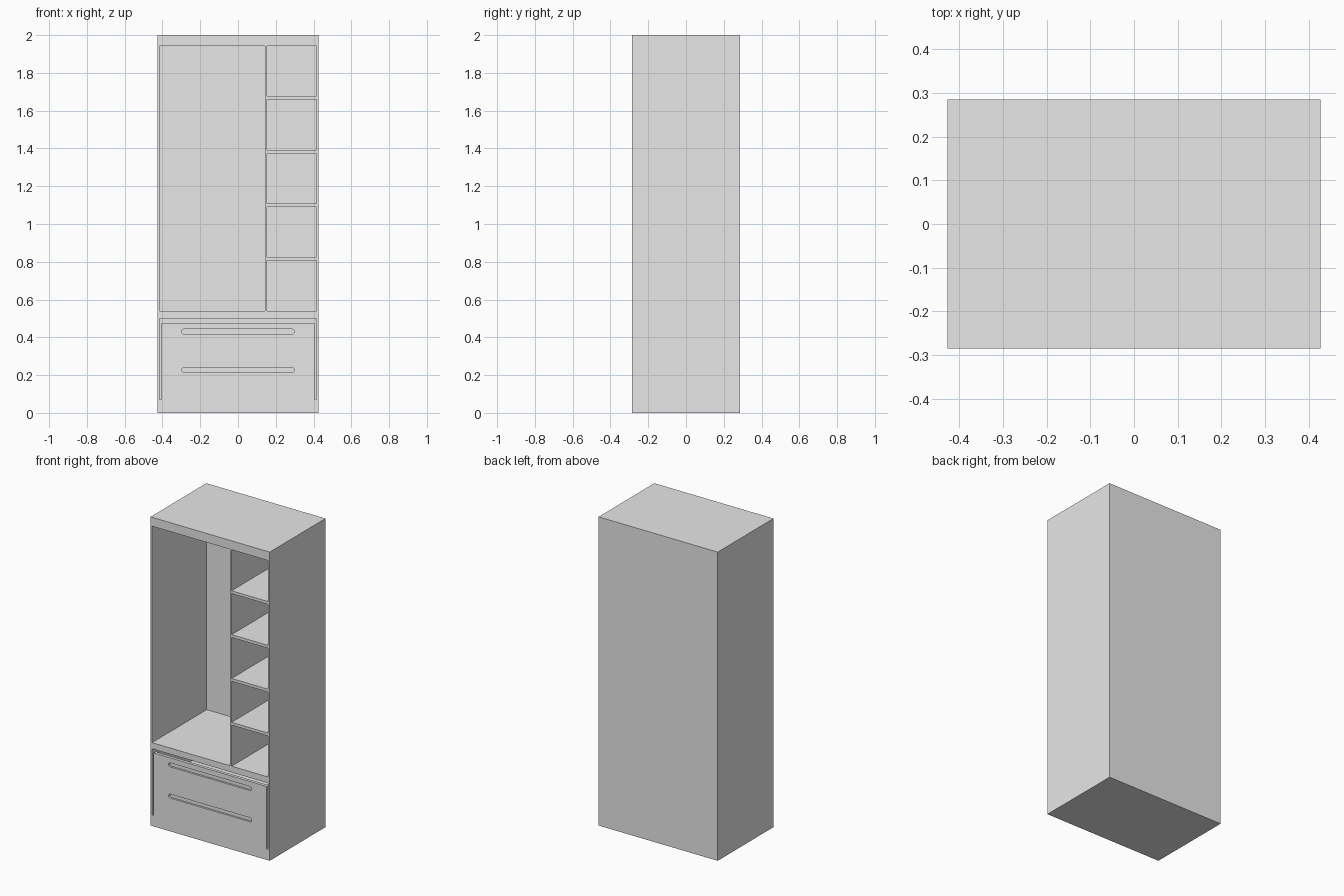
import bpy
import bmesh
import math
from mathutils import Matrix, Vector

if "Cube" in bpy.data.objects:
    bpy.data.objects.remove(bpy.data.objects["Cube"], do_unlink=True)

# Overall sizes
W, D, H = 0.427, 0.285, 2.0      # half width, half depth, height
T = 0.011                        # board thickness
INNER = W - T
BACK = D - T
FRONT = -D - 0.05                # openings are cut from in front of the body

grey = bpy.data.materials.new("light_grey")
grey.use_nodes = True
grey.diffuse_color = (0.8, 0.8, 0.8, 1)
grey.node_tree.nodes["Principled BSDF"].inputs["Base Color"].default_value = (0.8, 0.8, 0.8, 1)


def add_box(bm, lo, hi):
    lo, hi = Vector(lo), Vector(hi)
    place = Matrix.Translation((lo + hi) / 2) @ Matrix.Diagonal((*(hi - lo), 1))
    bmesh.ops.create_cube(bm, size=1, matrix=place)


def add_slot(bm, half, radius, z, y0, y1):
    """Long slot with round ends, running through y."""
    ring = []
    for side in (1, -1):
        for i in range(13):
            a = math.pi * (i / 12 - 0.5)
            ring.append(bm.verts.new((side * (half + radius * math.cos(a)), y0,
                                      z + side * radius * math.sin(a))))
    face = bm.faces.new(ring)
    grown = bmesh.ops.extrude_face_region(bm, geom=[face])["geom"]
    moved = [v for v in grown if isinstance(v, bmesh.types.BMVert)]
    bmesh.ops.translate(bm, verts=moved, vec=(0, y1 - y0, 0))


def make_object(name, bm):
    bmesh.ops.recalc_face_normals(bm, faces=bm.faces)
    mesh = bpy.data.meshes.new(name)
    bm.to_mesh(mesh)
    bm.free()
    mesh.materials.append(grey)
    obj = bpy.data.objects.new(name, mesh)
    bpy.context.collection.objects.link(obj)
    return obj


def carve(obj, bm):
    """Cut the shapes in bm out of obj and keep the result."""
    cutter = make_object("cutter", bm)
    cutter.hide_render = True
    mod = obj.modifiers.new("cut", "BOOLEAN")
    mod.operation, mod.solver, mod.object = "DIFFERENCE", "EXACT", cutter
    deps = bpy.context.evaluated_depsgraph_get()
    result = bpy.data.meshes.new_from_object(obj.evaluated_get(deps))
    obj.modifiers.clear()
    obj.data = result
    bpy.data.objects.remove(cutter, do_unlink=True)


# Cabinet body with hanging space, five cubbies and drawer bay
bm = bmesh.new()
add_box(bm, (-W, -D, 0), (W, D, H))
cabinet = make_object("cabinet_body", bm)

low, high, shelf = 0.54, 1.942, 0.0185
divider = 0.143
cubby = (high - low - 4 * shelf) / 5
bm = bmesh.new()
add_box(bm, (-INNER, FRONT, low), (divider, BACK, high))
for i in range(5):
    z = low + i * (cubby + shelf)
    add_box(bm, (divider + T, FRONT, z), (INNER, BACK, z + cubby))
add_box(bm, (-INNER, FRONT, 0.071), (INNER, BACK, 0.5))
carve(cabinet, bm)

# Two open-topped drawers with recessed grips
half, height = 0.405, 0.2025
for name, z in (("lower_drawer", 0.071), ("upper_drawer", 0.2735)):
    bm = bmesh.new()
    add_box(bm, (-half, -D, z), (half, BACK - T, z + height))
    drawer = make_object(name, bm)
    bm = bmesh.new()
    add_box(bm, (T - half, 0.02 - D, z + T), (half - T, BACK - 2 * T, z + height + 0.1))
    add_slot(bm, 0.285, 0.013, z + 0.157, FRONT, 0.012 - D)
    carve(drawer, bm)
    bpy.ops.object.select_all(action="DESELECT")
    drawer.select_set(True)
    bpy.context.view_layer.objects.active = drawer
    bpy.ops.object.shade_smooth_by_angle(angle=math.radians(30))
